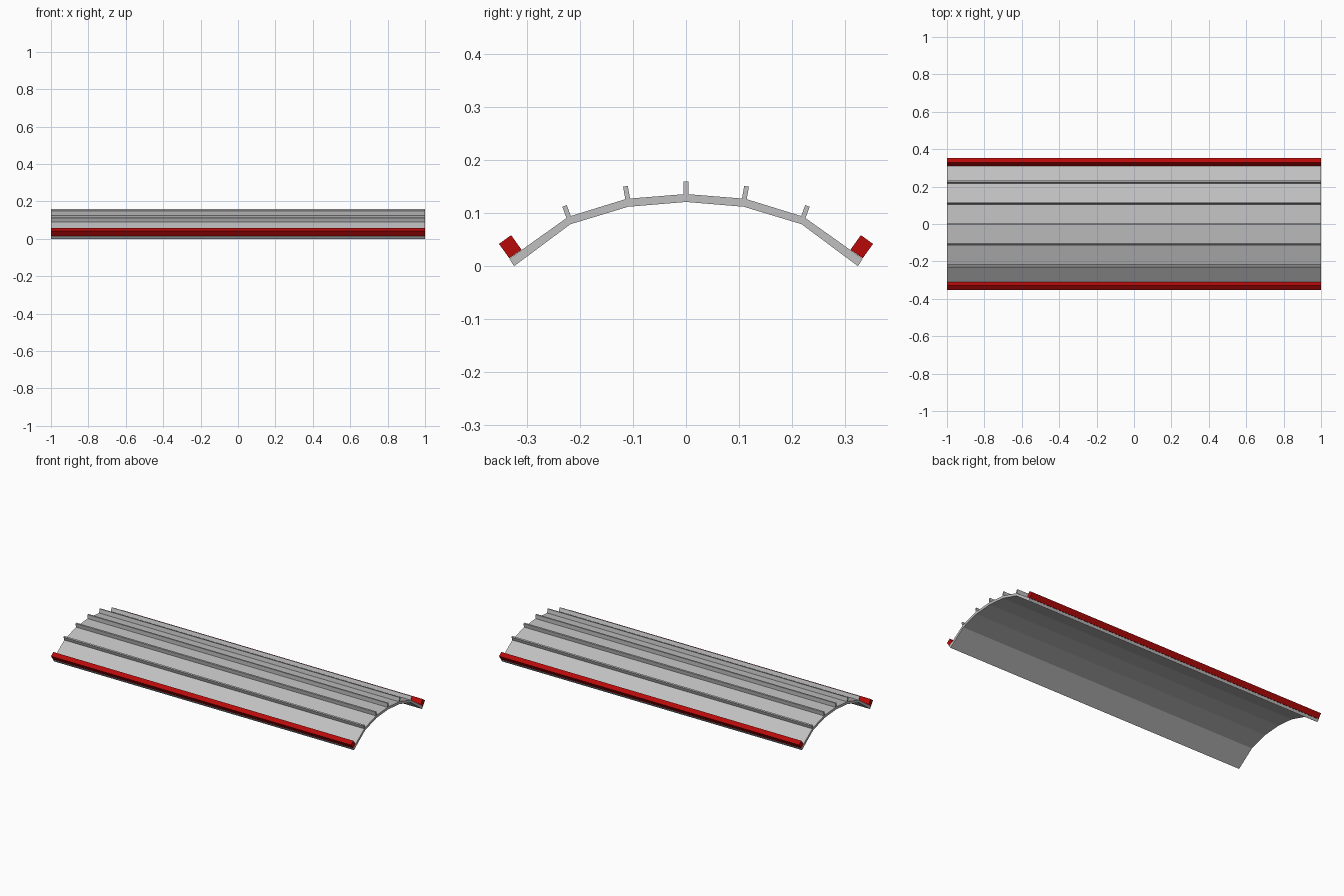
import bpy, bmesh
from math import radians, sin, cos

if "Cube" in bpy.data.objects:
    bpy.data.objects.remove(bpy.data.objects["Cube"])


def material(name, rgb):
    m = bpy.data.materials.new(name)
    m.diffuse_color = (*rgb, 1)
    m.use_nodes = True
    m.node_tree.nodes["Principled BSDF"].inputs["Base Color"].default_value = m.diffuse_color
    return m


GREY = material("light grey", (0.53, 0.53, 0.53))
RED = material("red", (0.48, 0.003, 0.003))


def extrude(name, outline, mat):
    """Extrude a (y, z) outline along the full length in x."""
    bm = bmesh.new()
    face = bm.faces.new([bm.verts.new((-1, y, z)) for y, z in outline])
    ret = bmesh.ops.extrude_face_region(bm, geom=[face])
    moved = [v for v in ret["geom"] if isinstance(v, bmesh.types.BMVert)]
    bmesh.ops.translate(bm, verts=moved, vec=(2, 0, 0))
    bmesh.ops.recalc_face_normals(bm, faces=bm.faces)
    mesh = bpy.data.meshes.new(name)
    bm.to_mesh(mesh)
    bm.free()
    mesh.materials.append(mat)
    bpy.context.collection.objects.link(bpy.data.objects.new(name, mesh))


# Faceted arched panel
outer = [(0, 0.136), (0.112, 0.127), (0.222, 0.093), (0.333, 0.014)]
inner = [(0, 0.121), (0.109, 0.112), (0.218, 0.079), (0.324, 0.0)]


def arch(half):
    return [(-y, z) for y, z in half[:0:-1]] + half


extrude("arched_panel", arch(outer) + arch(inner)[::-1], GREY)


# Ribs standing on each ridge: base y, base z, lean, height
def rib(name, y, z, lean, height):
    a = radians(lean)
    corners = [(-0.0045, -0.006), (0.0045, -0.006), (0.0045, height), (-0.0045, height)]
    extrude(name, [(y + u * cos(a) + v * sin(a), z - u * sin(a) + v * cos(a))
                   for u, v in corners], GREY)


rib("centre_rib", 0, 0.136, 0, 0.024)
for side, label in ((1, "back"), (-1, "front")):
    rib(label + "_upper_rib", side * 0.110, 0.127, side * 10, 0.024)
    rib(label + "_lower_rib", side * 0.221, 0.092, side * 20, 0.023)
    # Square rail along the lower edge
    rail = [(0.310, 0.031), (0.333, 0.015), (0.3525, 0.042), (0.3295, 0.0585)]
    extrude(label + "_edge_rail", [(side * y, z) for y, z in rail], RED)
